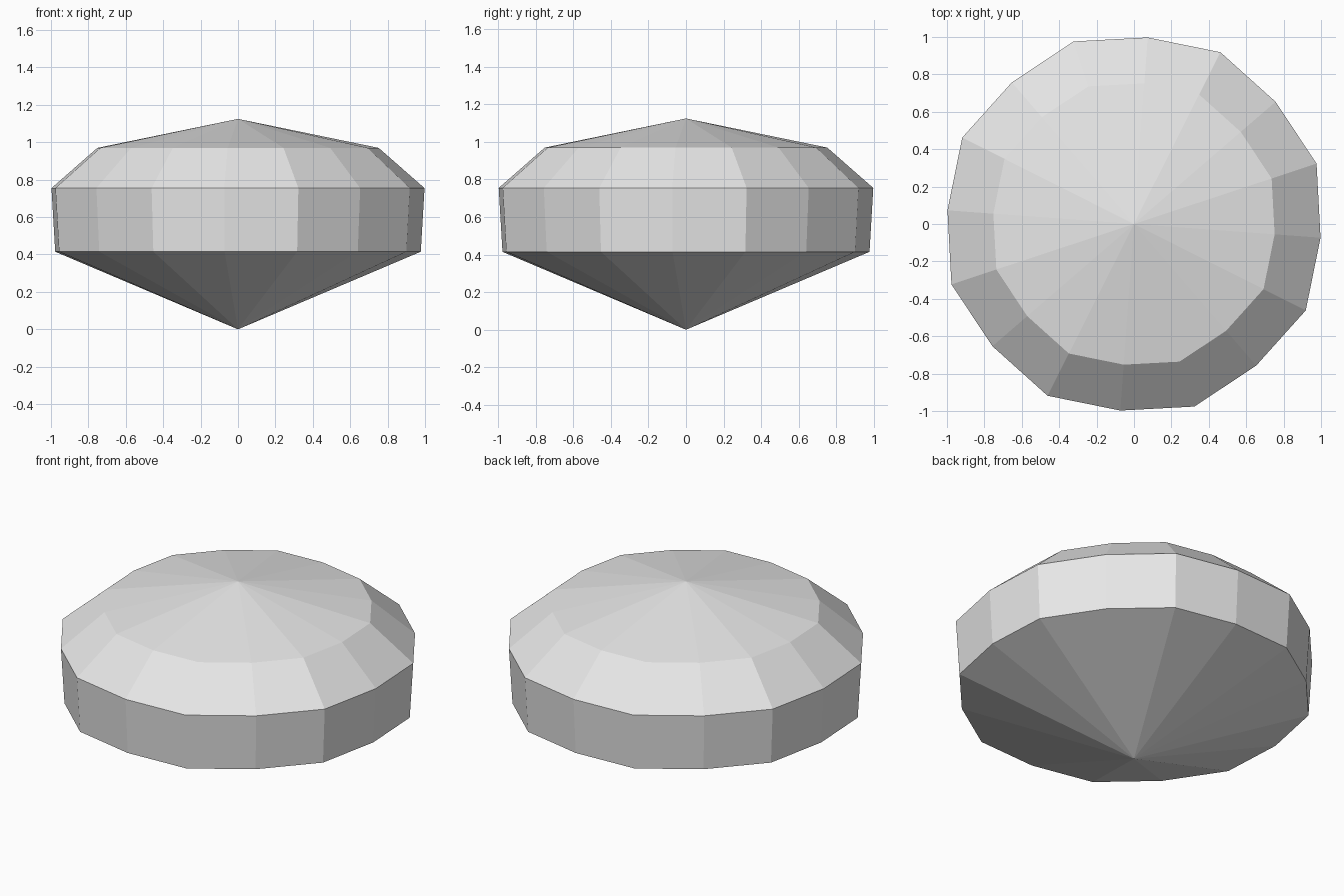
import bpy, bmesh
from math import cos, sin, radians

if "Cube" in bpy.data.objects:
    bpy.data.objects.remove(bpy.data.objects["Cube"], do_unlink=True)

SIDES = 16
TURN = radians(-4.2)

# Single stone colour
grey = bpy.data.materials.new("pale grey")
grey.use_nodes = True
colour = (0.8, 0.8, 0.8, 1)
grey.diffuse_color = colour
grey.node_tree.nodes["Principled BSDF"].inputs["Base Color"].default_value = colour


def ring(bm, scale, z):
    """Sixteen-sided outline whose corners alternate slightly in radius."""
    verts = []
    for i in range(SIDES):
        a = TURN + radians(360 / SIDES) * i
        r = scale * (1.028 if i % 2 else 1.0)
        verts.append(bm.verts.new((r * cos(a), r * sin(a), z)))
    return verts


def bridge(bm, low, high):
    for i in range(SIDES):
        j = (i + 1) % SIDES
        bm.faces.new((low[i], low[j], high[j], high[i]))


def fan(bm, loop, z):
    tip = bm.verts.new((0, 0, z))
    for i in range(SIDES):
        bm.faces.new((loop[i], loop[(i + 1) % SIDES], tip))


bm = bmesh.new()
# Girdle band, then sloping crown facets
girdle_low = ring(bm, 0.98, 0.415)
girdle_high = ring(bm, 1.0, 0.755)
crown = ring(bm, 0.754, 0.97)
bridge(bm, girdle_low, girdle_high)
bridge(bm, girdle_high, crown)
# Shallow peak on top and pointed underside
fan(bm, crown, 1.125)
fan(bm, girdle_low, 0)
bmesh.ops.recalc_face_normals(bm, faces=bm.faces)

mesh = bpy.data.meshes.new("faceted_gem")
bm.to_mesh(mesh)
bm.free()
mesh.materials.append(grey)
bpy.context.collection.objects.link(bpy.data.objects.new("faceted_gem", mesh))
